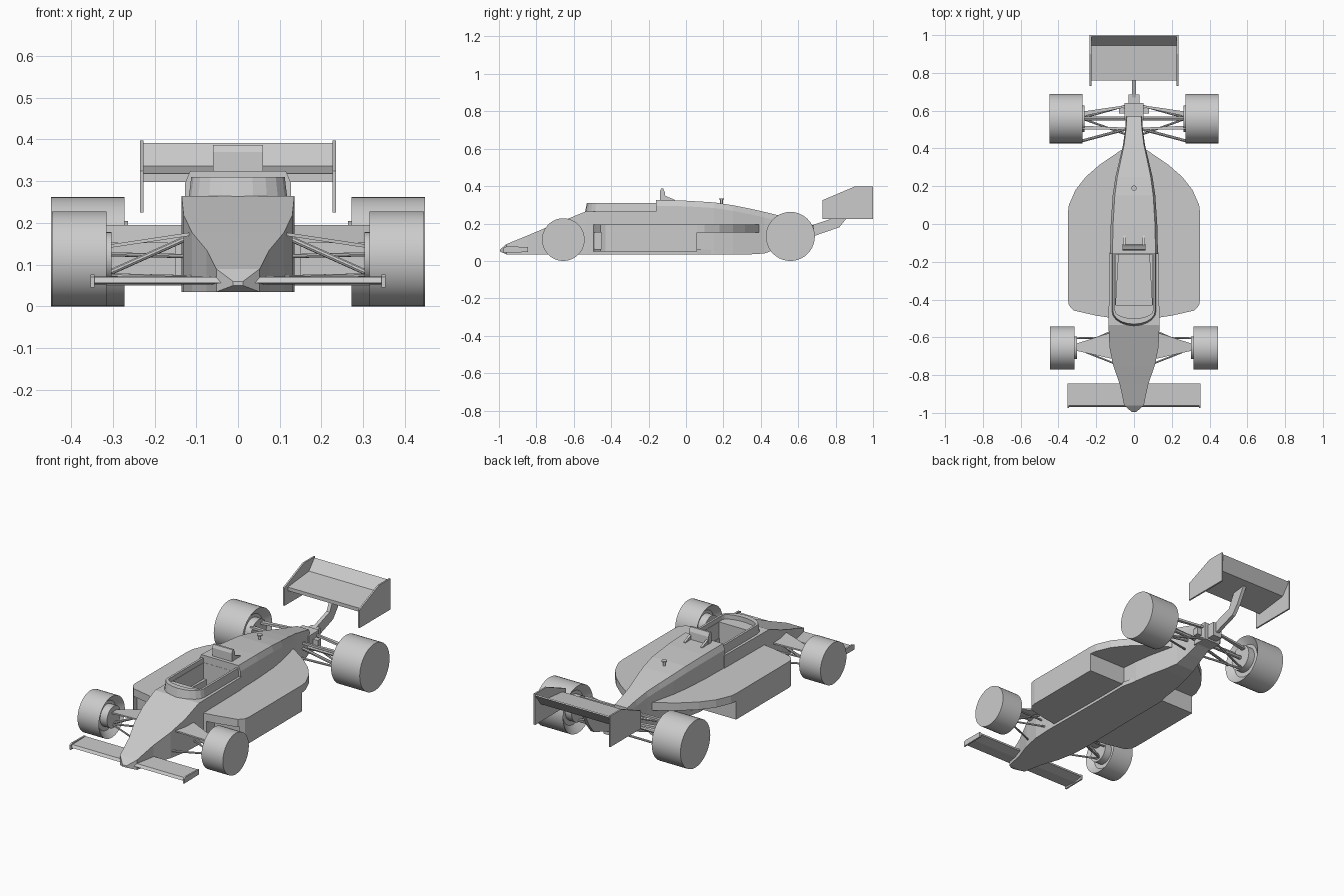
import bpy, bmesh, math
from mathutils import Vector

if "Cube" in bpy.data.objects:
    bpy.data.objects.remove(bpy.data.objects["Cube"], do_unlink=True)

grey = bpy.data.materials.new("plain_grey")
grey.use_nodes = True
COLOUR = (0.6, 0.6, 0.6, 1)
grey.diffuse_color = COLOUR
grey.node_tree.nodes["Principled BSDF"].inputs["Base Color"].default_value = COLOUR


def finish(name, bm, smooth=False):
    bmesh.ops.recalc_face_normals(bm, faces=bm.faces)
    mesh = bpy.data.meshes.new(name)
    bm.to_mesh(mesh)
    bm.free()
    mesh.materials.append(grey)
    ob = bpy.data.objects.new(name, mesh)
    bpy.context.collection.objects.link(ob)
    if smooth:
        bpy.ops.object.select_all(action='DESELECT')
        ob.select_set(True)
        bpy.context.view_layer.objects.active = ob
        bpy.ops.object.shade_smooth_by_angle(angle=math.radians(35))
    return ob


def loft(name, rings):
    """Skin closed rings of points and cap both ends."""
    bm = bmesh.new()
    loops = [[bm.verts.new(p) for p in ring] for ring in rings]
    n = len(loops[0])
    for a, b in zip(loops, loops[1:]):
        for i in range(n):
            j = (i + 1) % n
            bm.faces.new((a[i], a[j], b[j], b[i]))
    bm.faces.new(loops[0])
    bm.faces.new(loops[-1])
    return finish(name, bm)


def slab_x(name, pts, x0, x1):
    """Side profile (y, z) extruded across x."""
    return loft(name, [[(x, y, z) for y, z in pts] for x in (x0, x1)])


def slab_z(name, pts, z0, z1):
    """Plan outline (x, y) extruded up z."""
    return loft(name, [[(x, y, z) for x, y in pts] for z in (z0, z1)])


def box(name, x, y, z):
    return slab_x(name, [(y[0], z[0]), (y[1], z[0]), (y[1], z[1]), (y[0], z[1])], *x)


def cylinder(name, centre, radius, depth, axis, segments=36, radius2=None):
    bm = bmesh.new()
    bmesh.ops.create_cone(bm, cap_ends=True, segments=segments, radius1=radius,
                          radius2=radius if radius2 is None else radius2, depth=depth)
    turn = Vector((0, 0, 1)).rotation_difference(Vector(axis)).to_matrix()
    bmesh.ops.rotate(bm, verts=bm.verts, matrix=turn)
    bmesh.ops.translate(bm, verts=bm.verts, vec=centre)
    return finish(name, bm, True)


def rod(name, a, b, radius=0.005):
    a, b = Vector(a), Vector(b)
    return cylinder(name, (a + b) / 2, radius, (b - a).length, (b - a).normalized(), 8)


def cut(target, cutter):
    mod = target.modifiers.new("cut", 'BOOLEAN')
    mod.operation, mod.solver, mod.object = 'DIFFERENCE', 'EXACT', cutter
    bpy.context.view_layer.objects.active = target
    bpy.ops.object.modifier_apply(modifier=mod.name)


def wheel(name, side, x_in, x_out, y, radius):
    bm = bmesh.new()
    bmesh.ops.create_cone(bm, cap_ends=True, segments=40, radius1=radius,
                          radius2=radius, depth=x_out - x_in)
    # dished inner face
    face = min(bm.faces, key=lambda f: f.calc_center_median().z)
    bmesh.ops.inset_region(bm, faces=[face], thickness=radius * 0.3)
    bmesh.ops.translate(bm, verts=face.verts, vec=(0, 0, 0.03))
    turn = Vector((0, 0, 1)).rotation_difference(Vector((side, 0, 0))).to_matrix()
    bmesh.ops.rotate(bm, verts=bm.verts, matrix=turn)
    bmesh.ops.translate(bm, verts=bm.verts, vec=(side * (x_in + x_out) / 2, y, radius))
    finish(name, bm, True)


# Tub and nose: y, half width, bottom, top
tub_sections = [(-0.995, 0.012, 0.05, 0.06), (-0.96, 0.052, 0.035, 0.09),
                (-0.85, 0.075, 0.035, 0.135), (-0.75, 0.11, 0.035, 0.177),
                (-0.65, 0.13, 0.035, 0.218), (-0.535, 0.135, 0.035, 0.265),
                (-0.15, 0.13, 0.035, 0.265)]
tub = loft("tub", [[(-w, y, b), (w, y, b), (w, y, t), (-w, y, t)]
                   for y, w, b, t in tub_sections])

# Engine cover with chamfered shoulders: y, half width, bottom, top
cover_sections = [(-0.16, 0.127, 0.035, 0.325), (0.0, 0.123, 0.035, 0.322),
                  (0.15, 0.113, 0.035, 0.313), (0.25, 0.098, 0.035, 0.298),
                  (0.34, 0.077, 0.035, 0.28), (0.42, 0.058, 0.04, 0.262),
                  (0.5, 0.047, 0.07, 0.242), (0.57, 0.042, 0.1, 0.225)]
loft("engine_cover", [[(-w, y, b), (w, y, b), (w, y, t - 0.03),
                       (w * 0.9, y, t), (-w * 0.9, y, t), (-w, y, t - 0.03)]
                      for y, w, b, t in cover_sections])


# Cockpit surround with a rounded, raked front
def cockpit_outline(w, front, back=-0.155):
    arc = [(w * math.cos(a), -0.46 + (front + 0.46) * math.sin(a))
           for a in (math.pi * i / 10 for i in range(11))]
    return [(w, back)] + arc + [(-w, back)]


surround = loft("cockpit_surround",
                [[(x, y, z) for x, y in cockpit_outline(w, f)]
                 for w, f, z in ((0.118, -0.54, 0.26), (0.112, -0.53, 0.31))])
well = slab_z("well_cutter", cockpit_outline(0.1, -0.5, -0.16), 0.285, 0.4)
pit = box("pit_cutter", (-0.098, 0.098), (-0.43, -0.161), (0.11, 0.4))
cut(surround, well)
cut(surround, pit)
cut(tub, pit)
for ob in (well, pit):
    bpy.data.objects.remove(ob, do_unlink=True)

# Roll hoop and filler cap
slab_x("roll_hoop", [(-0.14, 0.31), (-0.108, 0.31), (-0.112, 0.365),
                     (-0.122, 0.387), (-0.133, 0.387), (-0.14, 0.37)], -0.06, 0.06)
for s in (-1, 1):
    slab_x("hoop_brace", [(-0.12, 0.318), (-0.06, 0.318), (-0.06, 0.327), (-0.12, 0.352)],
           s * 0.046, s * 0.058)
cylinder("filler_stem", (0, 0.19, 0.315), 0.007, 0.03, (0, 0, 1), 12)
cylinder("filler_cap", (0, 0.19, 0.331), 0.014, 0.007, (0, 0, 1), 16)

# Gearbox
box("gearbox", (-0.05, 0.05), (0.55, 0.64), (0.1, 0.2))
box("gearbox_tail", (-0.028, 0.028), (0.63, 0.685), (0.11, 0.19))
box("crossbeam", (-0.08, 0.08), (0.585, 0.615), (0.13, 0.17))

# Front wing
slab_x("front_wing", [(-0.97, 0.056), (-0.96, 0.07), (-0.845, 0.072), (-0.845, 0.062),
                      (-0.9, 0.052)], -0.348, 0.348)

# Rear wing and its pylon
slab_x("rear_wing", [(0.76, 0.298), (0.95, 0.322), (1.0, 0.388), (0.993, 0.392),
                     (0.945, 0.336), (0.76, 0.318)], -0.23, 0.23)
slab_x("wing_pylon", [(0.66, 0.13), (0.69, 0.135), (0.82, 0.18), (0.86, 0.23),
                      (0.91, 0.32), (0.83, 0.31), (0.79, 0.23), (0.67, 0.19)], -0.01, 0.01)

pod_front = [(0.1, -0.5), (0.2, -0.485), (0.32, -0.458), (0.345, -0.43), (0.35, -0.4), (0.35, 0.06)]
pod_rear = [(0.345, 0.1), (0.31, 0.18), (0.255, 0.25), (0.18, 0.315), (0.07, 0.39), (0.05, 0.39)]
for s in (-1, 1):
    side = "left" if s > 0 else "right"

    def mirror(pts):
        return [(s * p[0],) + tuple(p[1:]) for p in pts]

    # Sidepod: deep front box with an intake, thin overhanging deck
    pod = slab_z(side + "_sidepod", mirror(pod_front + [(0.1, 0.06)]), 0.05, 0.16)
    mouth = box("mouth_cutter", (s * 0.15, s * 0.325), (-0.6, -0.42), (0.065, 0.2))
    cut(pod, mouth)
    bpy.data.objects.remove(mouth, do_unlink=True)
    slab_z(side + "_sidepod_deck", mirror(pod_front + pod_rear), 0.152, 0.195)
    slab_z(side + "_floor", mirror([(0.1, -0.46), (0.13, -0.46), (0.13, 0.06), (0.1, 0.2)]), 0.035, 0.06)

    # Wheels and hubs
    wheel(side + "_front_wheel", s, 0.315, 0.446, -0.656, 0.114)
    wheel(side + "_rear_wheel", s, 0.272, 0.448, 0.558, 0.131)
    cylinder(side + "_front_hub", (s * 0.325, -0.656, 0.118), 0.06, 0.044, (1, 0, 0))
    cylinder(side + "_rear_hub", (s * 0.285, 0.558, 0.135), 0.07, 0.044, (1, 0, 0))

    # Front suspension: rocker plate, lower wishbone, push rod, steering link
    loft(side + "_front_rocker", [mirror([(0.11, -0.57, z), (0.11, -0.715, z),
                                          (0.31, -0.67, z - 0.03), (0.31, -0.635, z - 0.03)])
                                  for z in (0.17, 0.178)])
    for y in (-0.74, -0.56):
        rod(side + "_front_wishbone", (s * 0.1, y, 0.07), (s * 0.315, -0.655, 0.075))
    rod(side + "_front_push_rod", (s * 0.12, -0.62, 0.165), (s * 0.31, -0.65, 0.08), 0.007)
    rod(side + "_steering_link", (s * 0.1, -0.6, 0.12), (s * 0.31, -0.605, 0.125))

    # Rear suspension: two top plates, lower rods, drive shaft
    for y0, y1, y2, y3 in ((0.44, 0.51, 0.52, 0.5), (0.56, 0.63, 0.595, 0.57)):
        loft(side + "_rear_arm", [mirror([(0.035, y0 + 0.06, z), (0.035, y1, z),
                                          (0.275, y2, z), (0.275, y3, z)])
                                  for z in (0.172, 0.184)])
    rod(side + "_rear_leading_arm", (s * 0.05, 0.5, 0.15), (s * 0.275, 0.44, 0.15), 0.008)
    for y in (0.47, 0.63):
        rod(side + "_rear_wishbone", (s * 0.03, y, 0.11), (s * 0.28, 0.56, 0.07), 0.006)
    rod(side + "_drive_shaft", (s * 0.02, 0.558, 0.135), (s * 0.28, 0.558, 0.135), 0.011)

    # Wing end plates
    slab_x(side + "_front_end_plate", [(-0.975, 0.045), (-0.845, 0.047), (-0.845, 0.075),
                                       (-0.96, 0.077), (-0.975, 0.07)], s * 0.344, s * 0.353)
    slab_x(side + "_rear_end_plate", [(0.73, 0.225), (1.0, 0.225), (1.0, 0.397),
                                      (0.9, 0.397), (0.73, 0.325)], s * 0.226, s * 0.235)
